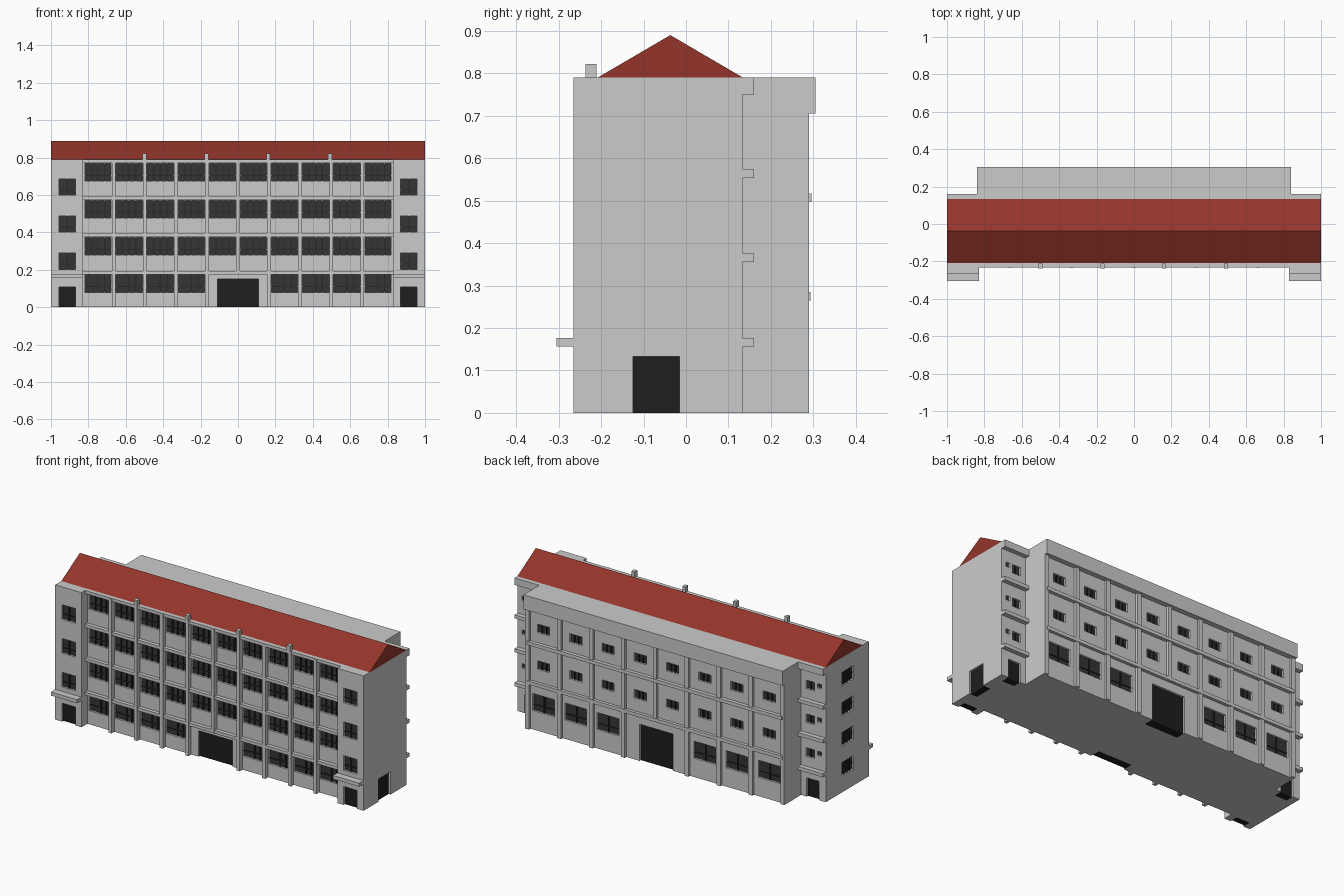
import bpy, bmesh

if "Cube" in bpy.data.objects:
    bpy.data.objects.remove(bpy.data.objects["Cube"])


def material(name, rgb):
    m = bpy.data.materials.new(name)
    m.diffuse_color = (*rgb, 1)
    m.use_nodes = True
    m.node_tree.nodes["Principled BSDF"].inputs["Base Color"].default_value = m.diffuse_color
    return m


RED = material("roof_red", (0.30, 0.036, 0.024))
GLASS = material("dark_glass", (0.035, 0.035, 0.035))
FRAME = material("dark_frame", (0.022, 0.022, 0.022))
DOOR = material("door_black", (0.013, 0.013, 0.013))


def finish(name, bm, mat=None):
    bmesh.ops.recalc_face_normals(bm, faces=bm.faces)
    me = bpy.data.meshes.new(name)
    bm.to_mesh(me)
    bm.free()
    ob = bpy.data.objects.new(name, me)
    bpy.context.collection.objects.link(ob)
    if mat:
        me.materials.append(mat)
    return ob


def boxes(name, items, mat=None):
    """One object made of boxes given as (x0, x1, y0, y1, z0, z1)."""
    bm = bmesh.new()
    for x0, x1, y0, y1, z0, z1 in items:
        vs = bmesh.ops.create_cube(bm, size=1)["verts"]
        for v in vs:
            v.co = (x0 if v.co.x < 0 else x1, y0 if v.co.y < 0 else y1, z0 if v.co.z < 0 else z1)
    return finish(name, bm, mat)


def prism(name, pts, offset, mat=None):
    bm = bmesh.new()
    f = bm.faces.new([bm.verts.new(p) for p in pts])
    ext = bmesh.ops.extrude_face_region(bm, geom=[f])["geom"]
    bmesh.ops.translate(bm, vec=offset, verts=[g for g in ext if isinstance(g, bmesh.types.BMVert)])
    return finish(name, bm, mat)


# Wall planes: axis and outward sign with position
WALLS = {
    "front": ("y", -1, -0.21), "front_end": ("y", -1, -0.265),
    "back": ("y", 1, 0.275), "back_end": ("y", 1, 0.133),
    "right": ("x", 1, 1.0), "left": ("x", -1, -1.0),
}
cuts, glass, frames, doors = [], [], [], []


def wall_box(wall, u0, u1, d0, d1, z0, z1):
    """Box on a wall; d is depth, positive outwards."""
    axis, s, p = WALLS[wall]
    a, b = sorted((p + s * d0, p + s * d1))
    u0, u1 = sorted((u0, u1))
    return (u0, u1, a, b, z0, z1) if axis == "y" else (a, b, u0, u1, z0, z1)


def window(wall, u0, u1, z0, z1, cols=(0.5,), rows=(0.33,)):
    depth, t = 0.016, 0.003
    cuts.append(wall_box(wall, u0, u1, -depth, 0.01, z0, z1))
    glass.append(wall_box(wall, u0, u1, -depth, -depth + 0.004, z0, z1))
    for c in cols:
        u = u0 + (u1 - u0) * c
        frames.append(wall_box(wall, u - t, u + t, -depth + 0.004, -0.006, z0, z1))
    for r in rows:
        z = z0 + (z1 - z0) * r
        frames.append(wall_box(wall, u0, u1, -depth + 0.004, -0.007, z - t, z + t))


def door(wall, u0, u1, z1, depth=0.05):
    cuts.append(wall_box(wall, u0, u1, -depth, 0.01, -0.02, z1))
    doors.append(wall_box(wall, u0, u1, -depth, -0.012, 0, z1))


# Main body from its footprint
half = [(-1, -0.265), (-0.83, -0.265), (-0.83, -0.21)]
back = [(1, 0.133), (0.84, 0.133), (0.84, 0.275)]
plan = half + [(-x, y) for x, y in half[::-1]] + back + [(-x, y) for x, y in back[::-1]]
body = prism("main_body", [(x, y, 0) for x, y in plan], (0, 0, 0.79))

# Front openings: ten bays, four storeys, entrance in the middle
for i in range(10):
    cx = (i - 4.5) * 0.1662
    for k in range(4):
        if k == 0 and i in (4, 5):
            continue
        z = 0.08 + 0.198 * k
        window("front", cx - 0.07, cx + 0.07, z, z + 0.094, (0.25, 0.5, 0.75) if k else (0.5, 0.75))
door("front", -0.11, 0.11, 0.152, 0.06)

# End bays, front and back
for s in (-1, 1):
    door("front_end", s * 0.87, s * 0.957, 0.108)
    door("back_end", s * 0.875, s * 0.955, 0.11)
    for k in range(3):
        z = 0.203 + 0.198 * k
        window("front_end", s * 0.87, s * 0.957, z, z + 0.086)
        window("back_end", s * 0.873, s * 0.927, z + 0.033, z + 0.083, (0.5,), ())
        window("back_end", s * 0.945, s * 0.972, z + 0.056, z + 0.082, (), ())

# Side door and stair windows
door("right", -0.125, -0.015, 0.133)
for k in range(4):
    z = 0.095 + 0.176 * k
    window("left", -0.125, -0.018, z, z + 0.08, (0.25, 0.5, 0.75), (0.5,))

# Rear block openings: eight bays
for i in range(8):
    cx = (i - 3.5) * 0.209
    for z in (0.36, 0.575):
        window("back", cx - 0.04, cx + 0.04, z, z + 0.05, (0.33, 0.67), ())
    if i not in (3, 4):
        window("back", cx - 0.07, cx + 0.07, 0.11, 0.21)
door("back", -0.108, 0.108, 0.215, 0.06)

# Cut the openings and fill them
cutter = boxes("opening_cutter", cuts)
cutter.hide_render = True
cutter.hide_set(True)
mod = body.modifiers.new("openings", "BOOLEAN")
mod.object = cutter
mod.operation = "DIFFERENCE"
mod.solver = "EXACT"
bpy.context.view_layer.update()
dg = bpy.context.evaluated_depsgraph_get()
cut_mesh = bpy.data.meshes.new_from_object(body.evaluated_get(dg))
body.modifiers.clear()
body.data = cut_mesh
bpy.data.objects.remove(cutter)
boxes("window_glass", glass, GLASS)
boxes("window_bars", frames, FRAME)
boxes("doors", doors, DOOR)

# Front pillars and floor bands
boxes("front_pillars", [(x - 0.01, x + 0.01, -0.236, -0.21, 0.177 if i == 4 else 0, 0.789)
                        for i in range(9) for x in [(i - 4) * 0.1662]])
boxes("front_bands", [(-0.83, 0.83, -0.232, -0.21, z, z + 0.018) for z in (0.176, 0.375, 0.573, 0.772)])

# Canopies over end doors and rear end ledges
boxes("end_canopies", [(*sorted((s * 0.83, s * 1.0)), -0.305, -0.265, 0.156, 0.177) for s in (-1, 1)])
boxes("rear_end_ledges", [(*sorted((s * 0.84, s * 1.0)), 0.133, 0.16, z0, z1) for s in (-1, 1)
                          for z0, z1 in ((0.156, 0.177), (0.355, 0.376), (0.553, 0.574), (0.75, 0.79))])

# Rear pillars, sills and parapet
boxes("rear_pillars", [(x - 0.0125, x + 0.0125, 0.275, 0.29, 0.265 if i == 4 else 0, 0.705)
                       for i in range(9) for x in [(i - 4) * 0.2069]])
boxes("rear_bands", [(-0.828, 0.828, 0.275, y, z, z + 0.02) for y, z in ((0.296, 0.497), (0.293, 0.265))])
boxes("rear_parapet", [(-0.84, 0.84, 0.275, 0.305, 0.705, 0.79)])

# Gabled roof and small vent stacks along the eave
prism("roof", [(-1, -0.208, 0.79), (-1, 0.134, 0.79), (-1, -0.037, 0.89)], (2, 0, 0), RED)
boxes("vent_stacks", [(x - 0.01, x + 0.01, -0.237, -0.211, 0.785, 0.822) for x in (-0.5, -0.168, 0.162, 0.492)])
